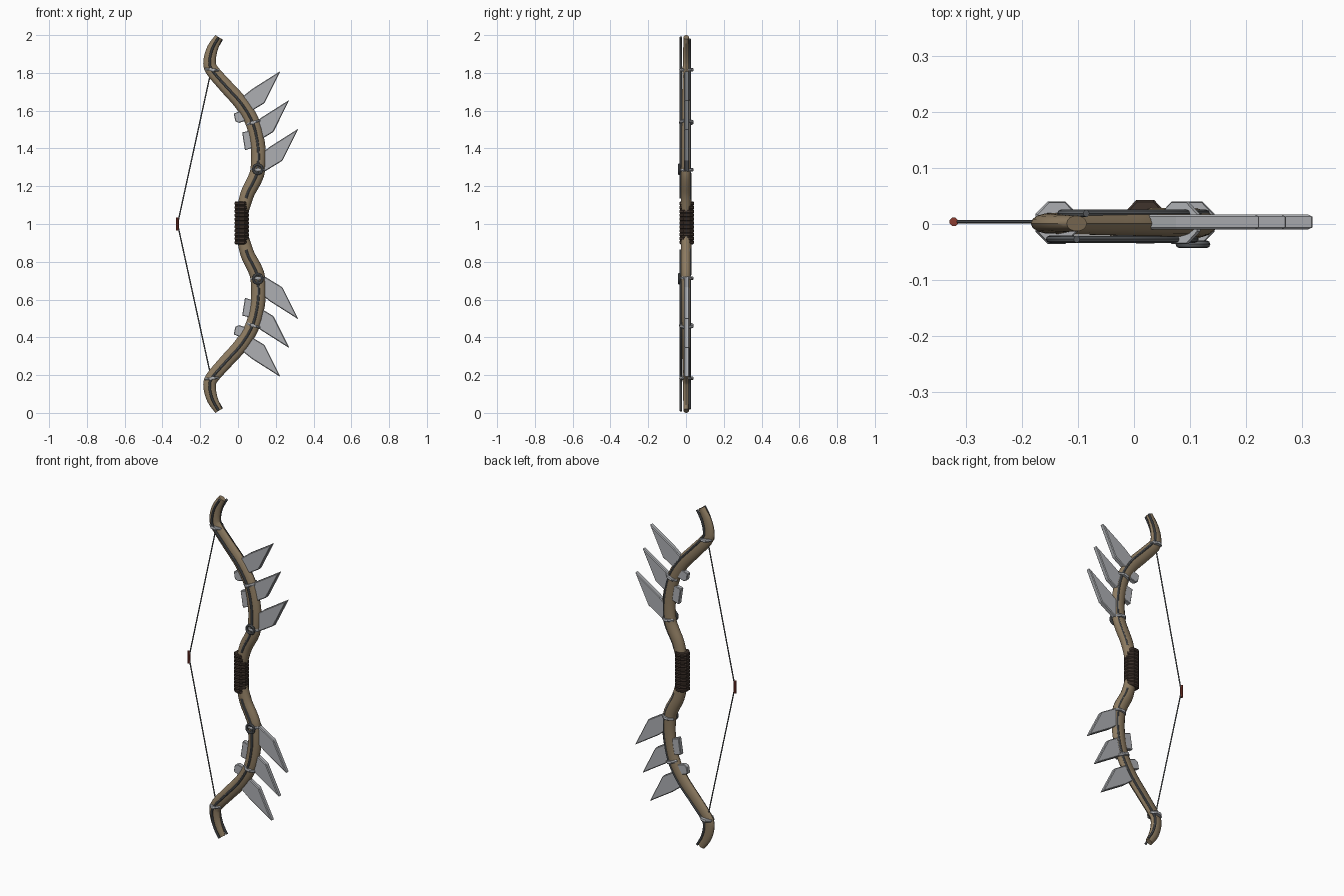
import bpy, bmesh, math
from mathutils import Vector

if "Cube" in bpy.data.objects:
    bpy.data.objects.remove(bpy.data.objects["Cube"])

def mat(name, c):
    m = bpy.data.materials.new(name)
    m.diffuse_color = (*c, 1)
    m.use_nodes = True
    m.node_tree.nodes["Principled BSDF"].inputs["Base Color"].default_value = m.diffuse_color
    return m

WOOD = mat("wood", (0.27, 0.20, 0.12))
LEATHER = mat("leather", (0.05, 0.033, 0.025))
STEEL = mat("dark_steel", (0.13, 0.14, 0.15))
PALE = mat("pale_steel", (0.42, 0.43, 0.45))
RED = mat("red_thread", (0.26, 0.045, 0.03))

def finish(name, bm, material, smooth=True):
    bmesh.ops.recalc_face_normals(bm, faces=bm.faces)
    me = bpy.data.meshes.new(name)
    bm.to_mesh(me)
    bm.free()
    ob = bpy.data.objects.new(name, me)
    bpy.context.collection.objects.link(ob)
    me.materials.append(material)
    if smooth:
        bpy.ops.object.select_all(action='DESELECT')
        ob.select_set(True)
        bpy.context.view_layer.objects.active = ob
        bpy.ops.object.shade_smooth_by_angle(angle=math.radians(40))
    return ob

def sweep(name, path, n, material, y=0.0, off=0.0, phase=0.0, smooth=True):
    """Tube along (x, z, half width, half depth) stations, shifted sideways by off."""
    bm = bmesh.new()
    rings = []
    for i, (x, z, a, b) in enumerate(path):
        p, q = path[max(i - 1, 0)], path[min(i + 1, len(path) - 1)]
        t = Vector((q[0] - p[0], q[1] - p[1])).normalized()
        nx, nz = t.y, -t.x
        ring = []
        for k in range(n):
            ang = 2 * math.pi * (k + phase) / n
            u = off + a * math.cos(ang)
            ring.append(bm.verts.new((x + nx * u, y + b * math.sin(ang), z + nz * u)))
        if rings:
            for k in range(n):
                j = (k + 1) % n
                bm.faces.new((rings[-1][k], rings[-1][j], ring[j], ring[k]))
        rings.append(ring)
    bm.faces.new(rings[0])
    bm.faces.new(rings[-1])
    return finish(name, bm, material, smooth)

def spline(pts, steps=4):
    out = []
    v = [Vector(p) for p in pts]
    for i in range(len(v) - 1):
        a, b, c, d = v[max(i - 1, 0)], v[i], v[i + 1], v[min(i + 2, len(v) - 1)]
        for s in range(steps):
            t = s / steps
            out.append(0.5 * (2 * b + (c - a) * t + (2 * a - 5 * b + 4 * c - d) * t * t
                              + (3 * b - a - 3 * c + d) * t ** 3))
    return [tuple(p) for p in out] + [tuple(v[-1])]

def plate(name, outline, y0, y1, bevel):
    bm = bmesh.new()
    f = bm.faces.new([bm.verts.new((x, y0, z)) for x, z in outline])
    r = bmesh.ops.extrude_face_region(bm, geom=[f])
    for v in r["geom"]:
        if isinstance(v, bmesh.types.BMVert):
            v.co.y = y1
    ob = finish(name, bm, PALE, False)
    if bevel:
        m = ob.modifiers.new("edge", 'BEVEL')
        m.width, m.segments, m.limit_method = bevel, 1, 'ANGLE'

# upper limb: x, z, half width, half depth
LIMB = spline([(0.025, 1.07, .032, .028), (0.05, 1.16, .037, .028), (0.088, 1.235, .039, .028),
               (0.105, 1.29, .039, .027), (0.107, 1.40, .039, .025), (0.08, 1.53, .038, .024),
               (0.02, 1.635, .038, .023), (-0.06, 1.725, .037, .021), (-0.138, 1.815, .035, .019),
               (-0.15, 1.865, .033, .018), (-0.135, 1.93, .029, .016), (-0.102, 1.989, .021, .014)])
BLADE = [(0.12, 1.275), (0.145, 1.28), (0.235, 1.335), (0.32, 1.505), (0.17, 1.41), (0.12, 1.37)]
TABS = [[(0.022, 1.485), (0.085, 1.50), (0.095, 1.41), (0.037, 1.39)],
        [(-0.022, 1.585), (0.03, 1.605), (0.05, 1.55), (0.004, 1.535), (-0.015, 1.545)]]
BANDS = [((-0.138, 1.817), (0.10, 1.0)), ((0.082, 1.538), (-0.32, 1.0)), ((0.106, 1.287), (0.1, 1.0))]

for side, s in (("upper", 1), ("lower", -1)):
    mz = lambda z: 1 + s * (z - 1)
    limb = [(x, mz(z), a, b) for x, z, a, b in LIMB]
    sweep(side + "_limb", limb, 14, WOOD, 0.001)

    # steel rods along the front and the back outer edge
    rod = [(x, z, .0065, .0065) for x, z, a, b in limb[3:]]
    sweep(side + "_front_rod", rod, 8, STEEL, -0.027)
    sweep(side + "_back_rod", rod, 8, STEEL, 0.019, off=0.02 * s)

    # octagonal clamps around limb and rods
    for i, ((x, z), t) in enumerate(BANDS):
        d = Vector(t).normalized() * 0.007
        st = [(x - d.x, mz(z - d.y), .037, .039), (x, mz(z), .041, .041),
              (x + d.x, mz(z + d.y), .037, .039)]
        sweep(f"{side}_clamp_{i}", st, 8, PALE, 0.002, phase=.5, smooth=False)

    # round ring on the front of the innermost clamp
    bpy.ops.mesh.primitive_torus_add(location=(0.105, -0.036, mz(1.29)),
                                     rotation=(math.pi / 2, 0, 0), major_radius=0.024,
                                     minor_radius=0.007, major_segments=16, minor_segments=8)
    ring = bpy.context.object
    ring.name = side + "_ring"
    ring.data.materials.append(STEEL)
    bpy.ops.object.shade_smooth_by_angle()

    # three blades and the small tabs on the inner side
    for i in range(3):
        out = [(x - .0475 * i, mz(z + .1525 * i)) for x, z in BLADE]
        plate(f"{side}_blade_{i}", out, -0.01, 0.017, 0.004)
    for i, tab in enumerate(TABS):
        plate(f"{side}_tab_{i}", [(x, mz(z)) for x, z in tab], -0.01, 0.017, 0.003)

    # string half
    sweep(side + "_string", [(-0.32, 1.0, .0035, .0035), (-0.145, mz(1.80), .0035, .0035)],
          8, STEEL, 0.004)

# ridged leather grip
grip = [(0.02, 0.892, .034, .034)]
for i in range(11):
    z = 0.892 + i * 0.0206
    grip += [(0.02, z + .005, .041, .042), (0.02, z + .0155, .041, .042), (0.02, z + .0206, .037, .038)]
sweep("grip", grip, 8, LEATHER, 0.004, phase=.5, smooth=False)

# red thread at the middle of the string
sweep("string_serving", [(-0.321, 0.965, .008, .008), (-0.321, 1.035, .008, .008)],
      8, RED, 0.004, phase=.5, smooth=False)
